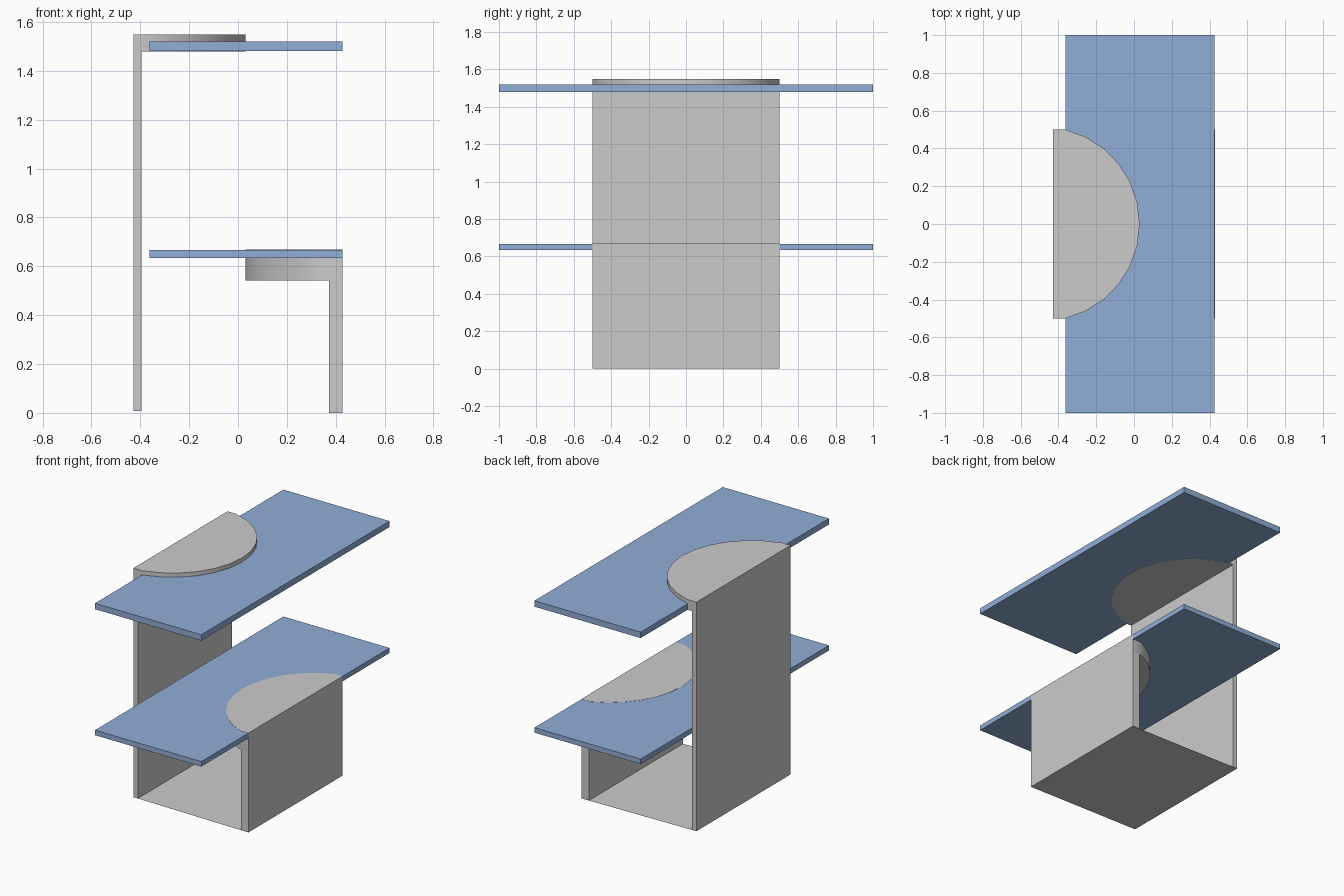
import bpy, bmesh
from math import sin, cos, atan2, hypot

if "Cube" in bpy.data.objects:
    bpy.data.objects.remove(bpy.data.objects["Cube"])

OUT = 0.428          # outer face of both grey supports
ARC_X = 0.363        # where the rounded edge of a cap begins
TIP = 0.03           # how far the rounded edge passes the centre


def mesh_object(name, bm):
    bmesh.ops.recalc_face_normals(bm, faces=bm.faces)
    me = bpy.data.meshes.new(name)
    bm.to_mesh(me)
    bm.free()
    ob = bpy.data.objects.new(name, me)
    bpy.context.collection.objects.link(ob)
    return ob


def box(name, x0, x1, y, z0, z1, mat=None):
    bm = bmesh.new()
    bmesh.ops.create_cube(bm, size=1)
    for v in bm.verts:
        v.co = (x1 if v.co.x > 0 else x0, y if v.co.y > 0 else -y,
                z1 if v.co.z > 0 else z0)
    ob = mesh_object(name, bm)
    if mat:
        ob.data.materials.append(mat)
    return ob


def rounded_cap(name, side, tip, z0, z1, segments=12):
    """Slab with a straight outer edge and a circular inner edge."""
    sag = ARC_X + side * -tip
    r = (0.25 + sag * sag) / (2 * sag)
    half = atan2(0.5, r - sag)
    pts = [(-OUT, -0.5)]
    for i in range(segments + 1):
        a = -half + 2 * half * i / segments
        pts.append((-ARC_X + sag - r + r * cos(a), r * sin(a)))
    pts.append((-OUT, 0.5))
    bm = bmesh.new()
    face = bm.faces.new([bm.verts.new((-side * x, y, z0)) for x, y in pts])
    ext = bmesh.ops.extrude_face_region(bm, geom=[face])
    top = [g for g in ext["geom"] if isinstance(g, bmesh.types.BMVert)]
    bmesh.ops.translate(bm, verts=top, vec=(0, 0, z1 - z0))
    ob = mesh_object(name, bm)
    bpy.ops.object.select_all(action='DESELECT')
    ob.select_set(True)
    bpy.context.view_layer.objects.active = ob
    bpy.ops.object.shade_smooth_by_angle()
    return ob


blue = bpy.data.materials.new("blue_board")
blue.diffuse_color = (0.28, 0.42, 0.68, 1)
blue.use_nodes = True
blue.node_tree.nodes["Principled BSDF"].inputs["Base Color"].default_value = blue.diffuse_color

# Two long boards
box("upper_board", -0.363, 0.427, 1, 1.48, 1.52, blue)
box("lower_board", -0.363, 0.427, 1, 0.633, 0.667, blue)

# Upright supports
box("tall_support", -OUT, -0.395, 0.5, 0.008, 1.479)
box("short_support", 0.373, OUT, 0.5, 0, 0.542)

# Rounded caps that carry the boards
rounded_cap("tall_support_cap", -1, TIP, 1.479, 1.548)
rounded_cap("short_support_cap", 1, TIP, 0.542, 0.668)

# Thin floor sheet joining the feet of the supports
bm = bmesh.new()
bm.faces.new([bm.verts.new(p) for p in (
    (-0.395, -0.5, 0.008), (0.373, -0.5, 0), (0.373, 0.5, 0), (-0.395, 0.5, 0.008))])
mesh_object("floor_sheet", bm)
